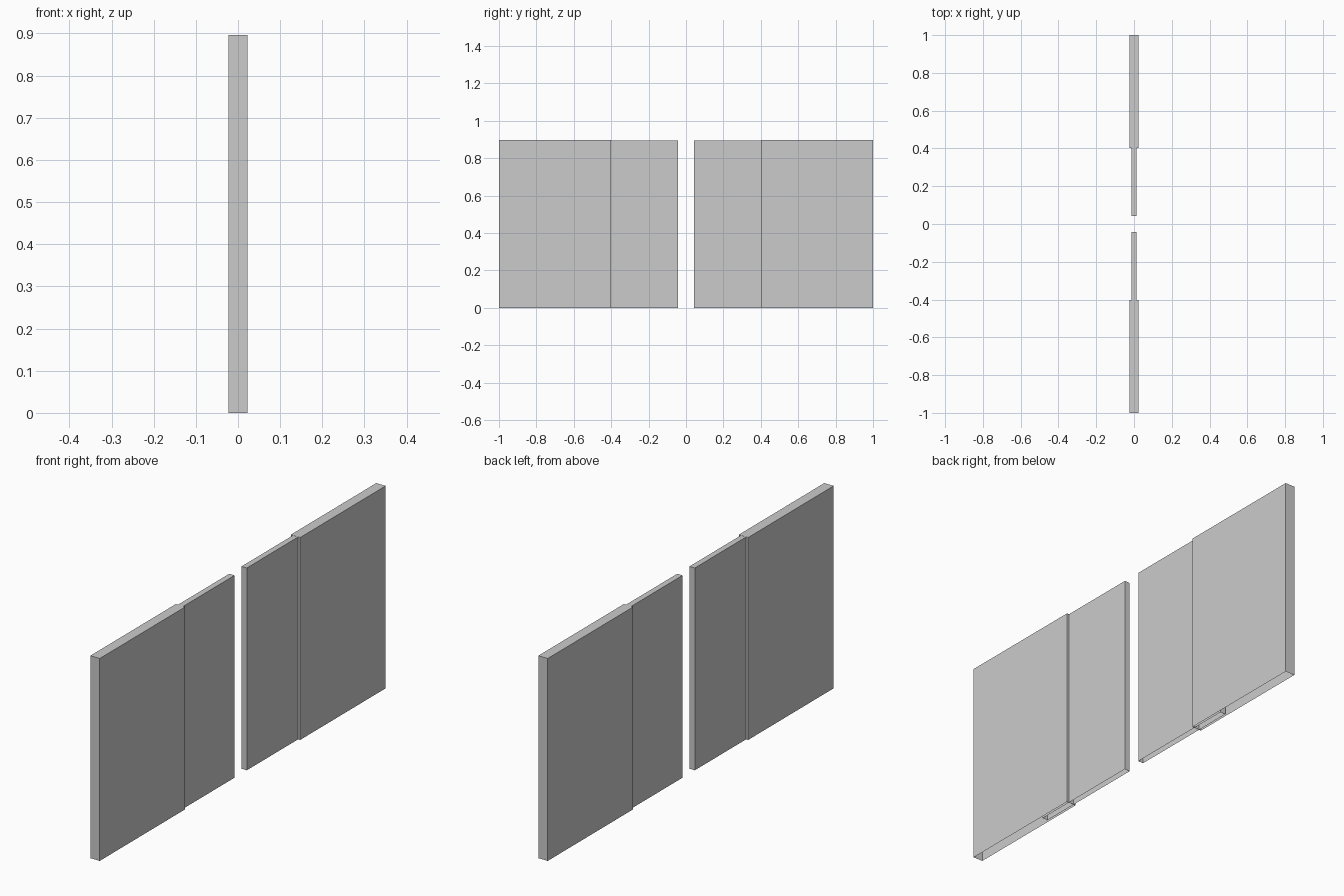
import bpy, bmesh

if "Cube" in bpy.data.objects:
    bpy.data.objects.remove(bpy.data.objects["Cube"])

H = 0.896


def open_panel(name, half_x, y0, y1, z1):
    """Thin-walled upright panel, open underneath."""
    bm = bmesh.new()
    bmesh.ops.create_cube(bm, size=1.0)
    for v in bm.verts:
        v.co.x *= 2 * half_x
        v.co.y = (y0 + y1) / 2 + v.co.y * (y1 - y0)
        v.co.z = (v.co.z + 0.5) * z1
    bm.normal_update()
    bottom = [f for f in bm.faces if f.normal.z < -0.9]
    bmesh.ops.delete(bm, geom=bottom, context='FACES_ONLY')
    mesh = bpy.data.meshes.new(name)
    bm.to_mesh(mesh)
    bm.free()
    obj = bpy.data.objects.new(name, mesh)
    bpy.context.collection.objects.link(obj)
    return obj


for side, label in ((-1, "near"), (1, "far")):
    # thick outer sleeve
    a, b = sorted((side * 0.402, side * 1.0))
    open_panel(label + "_outer_panel", 0.023, a, b, H)
    # thin sliding panel, its tail tucked inside the sleeve
    a, b = sorted((side * 0.043, side * 0.57))
    open_panel(label + "_sliding_panel", 0.013, a, b, H - 0.0005)
